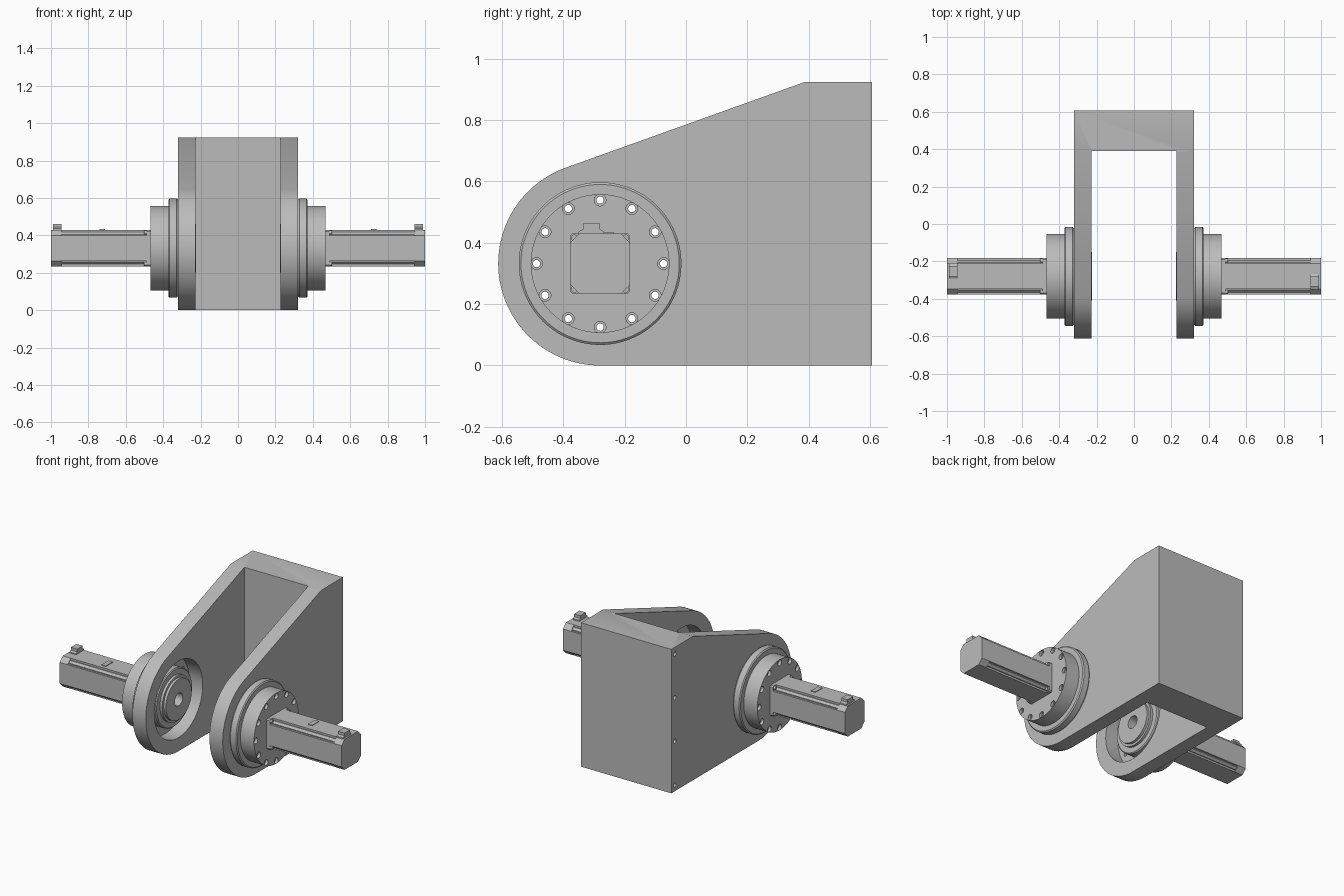
import bpy, bmesh
from math import sin, cos, pi, radians
from mathutils import Matrix, Vector

if "Cube" in bpy.data.objects:
    bpy.data.objects.remove(bpy.data.objects["Cube"])

AXIS_Y, AXIS_Z = -0.28, 0.332    # pivot shared by both drives

grey = bpy.data.materials.new("machined grey")
grey.use_nodes = True
colour = (0.5, 0.5, 0.5, 1)
grey.diffuse_color = colour
grey.node_tree.nodes["Principled BSDF"].inputs["Base Color"].default_value = colour


def finish(name, bm):
    bmesh.ops.recalc_face_normals(bm, faces=bm.faces[:])
    mesh = bpy.data.meshes.new(name)
    bm.to_mesh(mesh)
    bm.free()
    mesh.materials.append(grey)
    obj = bpy.data.objects.new(name, mesh)
    bpy.context.collection.objects.link(obj)
    return obj


def add_prism(bm, outline, x0, x1):
    """Extrude a (y, z) outline along x."""
    face = bm.faces.new([bm.verts.new((x0, y, z)) for y, z in outline])
    ext = bmesh.ops.extrude_face_region(bm, geom=[face])["geom"]
    verts = [v for v in ext if isinstance(v, bmesh.types.BMVert)]
    bmesh.ops.translate(bm, verts=verts, vec=(x1 - x0, 0, 0))


def prisms(name, parts):
    bm = bmesh.new()
    for outline, x0, x1 in parts:
        add_prism(bm, outline, x0, x1)
    return finish(name, bm)


def circle(y, z, r, n=24):
    return [(y + r * cos(2 * pi * i / n), z + r * sin(2 * pi * i / n)) for i in range(n)]


def rect(y0, y1, z0, z1):
    return [(y0, z0), (y1, z0), (y1, z1), (y0, z1)]


def four_sides(side):
    """Repeat one side of an outline around the four quarter turns."""
    pts = []
    for k in range(4):
        c, s = round(cos(k * pi / 2)), round(sin(k * pi / 2))
        pts += [(c * y - s * z, s * y + c * z) for y, z in side]
    return pts


def lathe(name, profile, steps=96):
    """Spin an (x, radius) profile about the x axis."""
    bm = bmesh.new()
    verts = [bm.verts.new((x, 0, r)) for x, r in profile]
    edges = [bm.edges.new(pair) for pair in zip(verts, verts[1:])]
    bmesh.ops.spin(bm, geom=verts + edges, cent=(0, 0, 0), axis=(1, 0, 0),
                   angle=2 * pi, steps=steps)
    bmesh.ops.remove_doubles(bm, verts=bm.verts[:], dist=0.0001)
    return finish(name, bm)


def cut(obj, cutter):
    mod = obj.modifiers.new("cut", 'BOOLEAN')
    mod.operation, mod.solver, mod.object = 'DIFFERENCE', 'EXACT', cutter
    bpy.context.view_layer.objects.active = obj
    bpy.ops.object.modifier_apply(modifier=mod.name)
    bpy.data.objects.remove(cutter)


def smooth(obj):
    bpy.ops.object.select_all(action='DESELECT')
    obj.select_set(True)
    bpy.context.view_layer.objects.active = obj
    bpy.ops.object.shade_smooth_by_angle(angle=radians(30))


# Forked bracket: rounded side profile, slotted and bored
outline = [(0.606, 0), (0.606, 0.923), (0.385, 0.923)]
for i in range(49):
    a = radians(110 + 160 * i / 48)
    outline.append((AXIS_Y + 0.332 * cos(a), AXIS_Z + 0.332 * sin(a)))
bracket = prisms("forked_bracket", [(outline, -0.32, 0.32)])
cut(bracket, prisms("slot", [(rect(-1, 0.39, -1, 2), -0.226, 0.226)]))
cut(bracket, prisms("bore", [(circle(AXIS_Y, AXIS_Z, 0.245, 96), -0.5, 0.5)]))
# Row of screw holes along the rear edge of one side
cut(bracket, prisms("screw_holes", [(circle(0.57, 0.04 + 0.28 * i, 0.014), -0.4, -0.3)
                                    for i in range(4)]))
smooth(bracket)

# Motor cross-sections
H = 0.098
flange_shape = four_sides([(H, -0.09), (H, 0.09)])
body_shape = four_sides([(H, -0.068), (H, 0.068), (0.086, 0.068), (0.086, 0.074), (0.074, 0.086),
                         (0.068, 0.086)])
cap_shape = four_sides([(H, -0.068), (H, 0.068)])

for side, sign in (("left", 1), ("right", -1)):
    # Gear unit with mounting flange, housing and output hub
    gear = lathe(side + "_gear_unit", [
        (0.468, 0), (0.468, 0.226), (0.372, 0.226), (0.372, 0.258), (0.366, 0.265),
        (0.328, 0.265), (0.32, 0.258), (0.32, 0.185), (0.262, 0.185), (0.256, 0.179),
        (0.256, 0.145), (0.24, 0.145), (0.24, 0.13), (0.224, 0.13), (0.224, 0.04),
        (0.3, 0.04), (0.3, 0)])
    spots = [(0.207 * cos(i * pi / 6), 0.207 * sin(i * pi / 6)) for i in range(12)]
    cut(gear, prisms("bolt_bores", [(circle(y, z, 0.012), 0.25, 0.5) for y, z in spots]))
    cut(gear, prisms("counterbores", [(circle(y, z, 0.019), 0.45, 0.5) for y, z in spots]))

    # Motor: front flange, ribbed body, end cap
    motor = [
        prisms(side + "_motor_flange", [(flange_shape, 0.466, 0.49)]),
        prisms(side + "_motor_body", [(body_shape, 0.488, 0.945)]),
        prisms(side + "_motor_end_cap", [(cap_shape, 0.943, 1.0)]),
        prisms(side + "_motor_screws", [(circle(y, z, 0.011), 0.488, 0.502)
                                        for y in (-0.084, 0.084) for z in (-0.084, 0.084)]),
        # Cable sockets on top
        prisms(side + "_cable_socket", [
            ([(-0.07, 0.09), (0.012, 0.09), (0.012, 0.105), (0, 0.112), (0, 0.13),
              (-0.055, 0.13), (-0.055, 0.112), (-0.07, 0.105)], 0.945, 0.99)]),
        prisms(side + "_service_plate", [(rect(-0.025, 0.045, 0.096, 0.102), 0.71, 0.74)]),
    ]

    # Each drive is a half turn of the other about the vertical
    turn = Matrix.Rotation(0 if sign > 0 else pi, 4, 'Z')
    place = Matrix.Translation(Vector((0, AXIS_Y, AXIS_Z))) @ turn
    for obj in [gear] + motor:
        obj.data.transform(place)
        smooth(obj)
